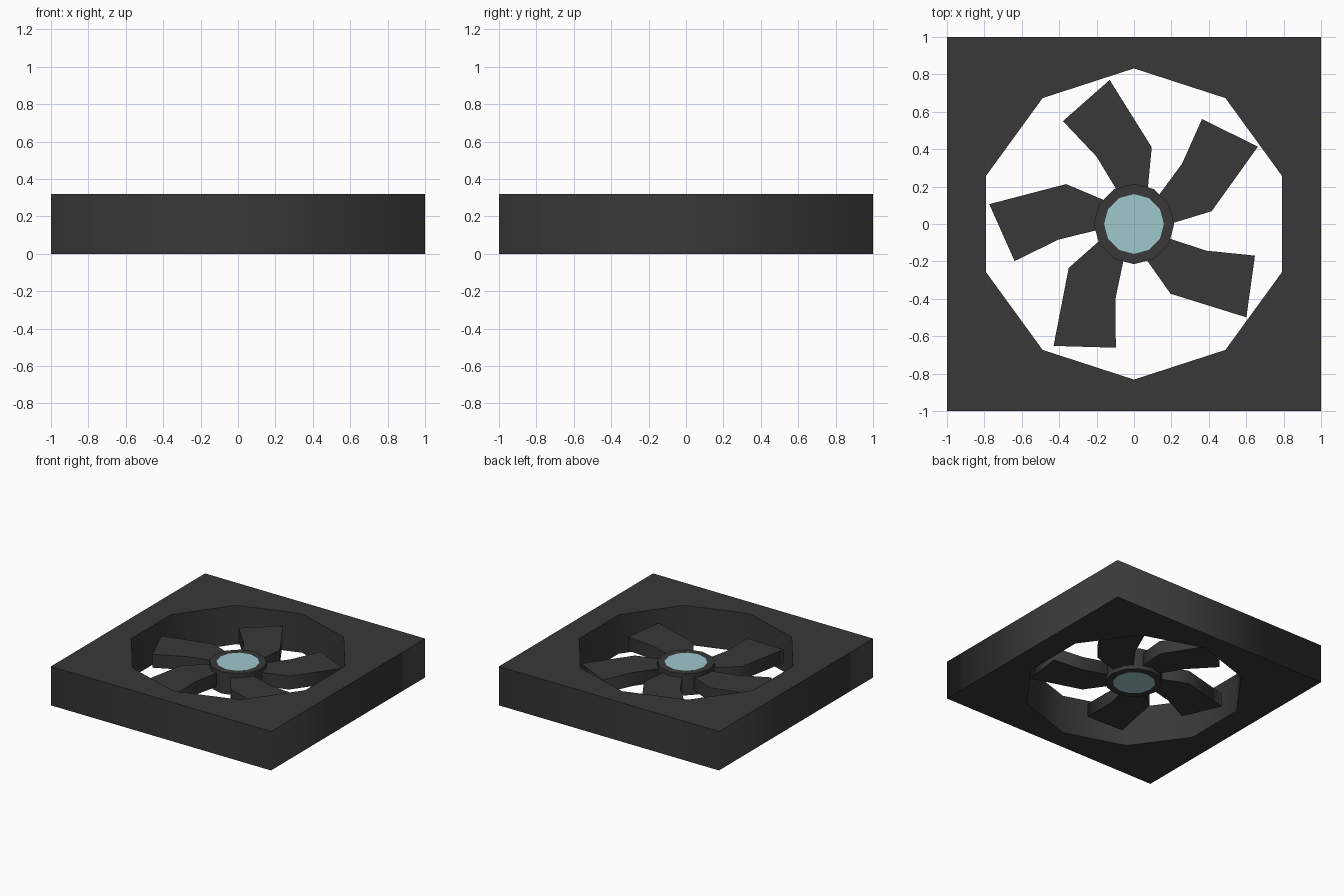
import bpy
from math import sin, cos, pi, radians

if "Cube" in bpy.data.objects:
    bpy.data.objects.remove(bpy.data.objects["Cube"])


def material(name, rgb):
    m = bpy.data.materials.new(name)
    m.diffuse_color = (*rgb, 1)
    m.use_nodes = True
    m.node_tree.nodes["Principled BSDF"].inputs["Base Color"].default_value = m.diffuse_color
    return m


def prism(name, loops, z0, z1, mat, turn=0):
    """Extrude closed outlines between two heights; inner loops become holes."""
    cu = bpy.data.curves.new(name, 'CURVE')
    cu.dimensions = '2D'
    cu.fill_mode = 'BOTH'
    cu.extrude = (z1 - z0) / 2
    for pts in loops:
        s = cu.splines.new('POLY')
        s.points.add(len(pts) - 1)
        for p, (x, y) in zip(s.points, pts):
            p.co = (x, y, 0, 1)
        s.use_cyclic_u = True
    cu.materials.append(mat)
    ob = bpy.data.objects.new(name, cu)
    bpy.context.collection.objects.link(ob)
    ob.location.z = (z0 + z1) / 2
    ob.rotation_euler.z = radians(turn)
    bpy.ops.object.select_all(action='DESELECT')
    ob.select_set(True)
    bpy.context.view_layer.objects.active = ob
    bpy.ops.object.convert(target='MESH')
    return bpy.context.object


def ngon(n, r):
    return [(r * sin(2 * pi * i / n), r * cos(2 * pi * i / n)) for i in range(n)]


dark = material("dark_plastic", (0.04, 0.04, 0.04))
blue = material("pale_blue", (0.35, 0.58, 0.60))

# square housing with a ten-sided opening
prism("housing", [[(-1, -1), (1, -1), (1, 1), (-1, 1)], ngon(10, 0.832)], 0, 0.32, dark)

# hub collar and pale core showing on both sides
prism("hub_collar", [ngon(12, 0.215), ngon(12, 0.16)], 0.066, 0.244, dark)
prism("hub_core", [ngon(12, 0.16)], 0.066, 0.244, blue)

# five bent blades at uneven angles
blade = [(-0.07, 0.145), (0.07, 0.15), (0.095, 0.41),
         (-0.13, 0.77), (-0.38, 0.55), (-0.20, 0.36)]
for i, turn in enumerate((-67.6, 0, 72.6, 137, 220.7)):
    prism(f"blade_{i + 1}", [blade], 0.1, 0.21, dark, turn)
